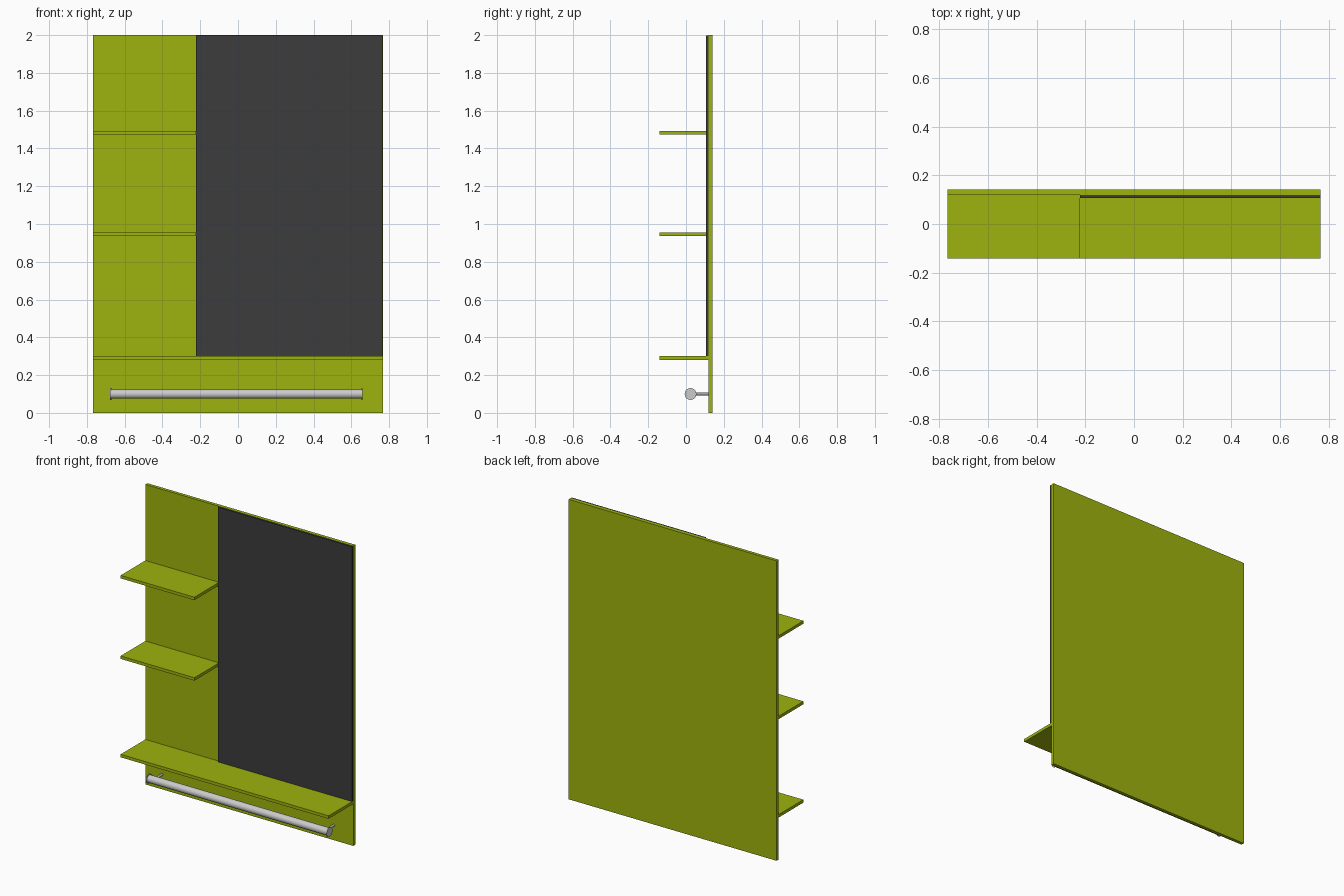
import bpy, bmesh
from math import radians
from mathutils import Matrix, Vector

if "Cube" in bpy.data.objects:
    bpy.data.objects.remove(bpy.data.objects["Cube"])


def material(name, rgb):
    m = bpy.data.materials.new(name)
    m.diffuse_color = (*rgb, 1)
    m.use_nodes = True
    m.node_tree.nodes["Principled BSDF"].inputs["Base Color"].default_value = m.diffuse_color
    return m


def add_object(name, bm, mat=None):
    mesh = bpy.data.meshes.new(name)
    bm.to_mesh(mesh)
    bm.free()
    ob = bpy.data.objects.new(name, mesh)
    bpy.context.collection.objects.link(ob)
    if mat:
        mesh.materials.append(mat)
    return ob


def box(name, lo, hi, mat=None):
    lo, hi = Vector(lo), Vector(hi)
    bm = bmesh.new()
    bmesh.ops.create_cube(bm, size=1, matrix=Matrix.Translation((lo + hi) / 2)
                          @ Matrix.Diagonal((*(hi - lo), 1)))
    return add_object(name, bm, mat)


def cylinder(name, a, b, radius, sides=32):
    a, b = Vector(a), Vector(b)
    turn = (b - a).to_track_quat('Z', 'Y').to_matrix().to_4x4()
    bm = bmesh.new()
    bmesh.ops.create_cone(bm, cap_ends=True, segments=sides, radius1=radius,
                          radius2=radius, depth=(b - a).length,
                          matrix=Matrix.Translation((a + b) / 2) @ turn)
    ob = add_object(name, bm)
    bpy.ops.object.select_all(action='DESELECT')
    ob.select_set(True)
    bpy.context.view_layer.objects.active = ob
    bpy.ops.object.shade_smooth_by_angle(angle=radians(40))
    return ob


green = material("green_lacquer", (0.34, 0.45, 0.004))
dark = material("dark_glass", (0.045, 0.045, 0.045))

HALF, SPLIT = 0.767, -0.223
FRONT, WALL, BACK = -0.141, 0.119, 0.141

# Back board and mirror
box("back_panel", (-HALF, WALL, 0), (HALF, BACK, 2), green)
box("mirror", (SPLIT, 0.107, 0.30), (HALF - 0.001, WALL, 1.999), dark)

# Shelves: full-width one at the bottom, two short ones beside the mirror
shelves = [("bottom_shelf", HALF, 0.30), ("middle_shelf", SPLIT, 0.956),
           ("upper_shelf", SPLIT, 1.493)]
for name, right, top in shelves:
    box(name, (-HALF, FRONT, top - 0.02), (right, WALL, top), green)

# Towel rail with end caps and wall pins
RY, RZ, L, R = 0.024, 0.10, -0.677, 0.659
cylinder("rail", (L + 0.006, RY, RZ), (R - 0.006, RY, RZ), 0.025)
for side, x, inward in (("left", L, 1), ("right", R, -1)):
    cylinder(side + "_rail_cap", (x, RY, RZ), (x + inward * 0.006, RY, RZ), 0.031)
    px = x + inward * 0.035
    cylinder(side + "_rail_pin", (px, RY, RZ), (px, WALL, RZ), 0.007, 16)
